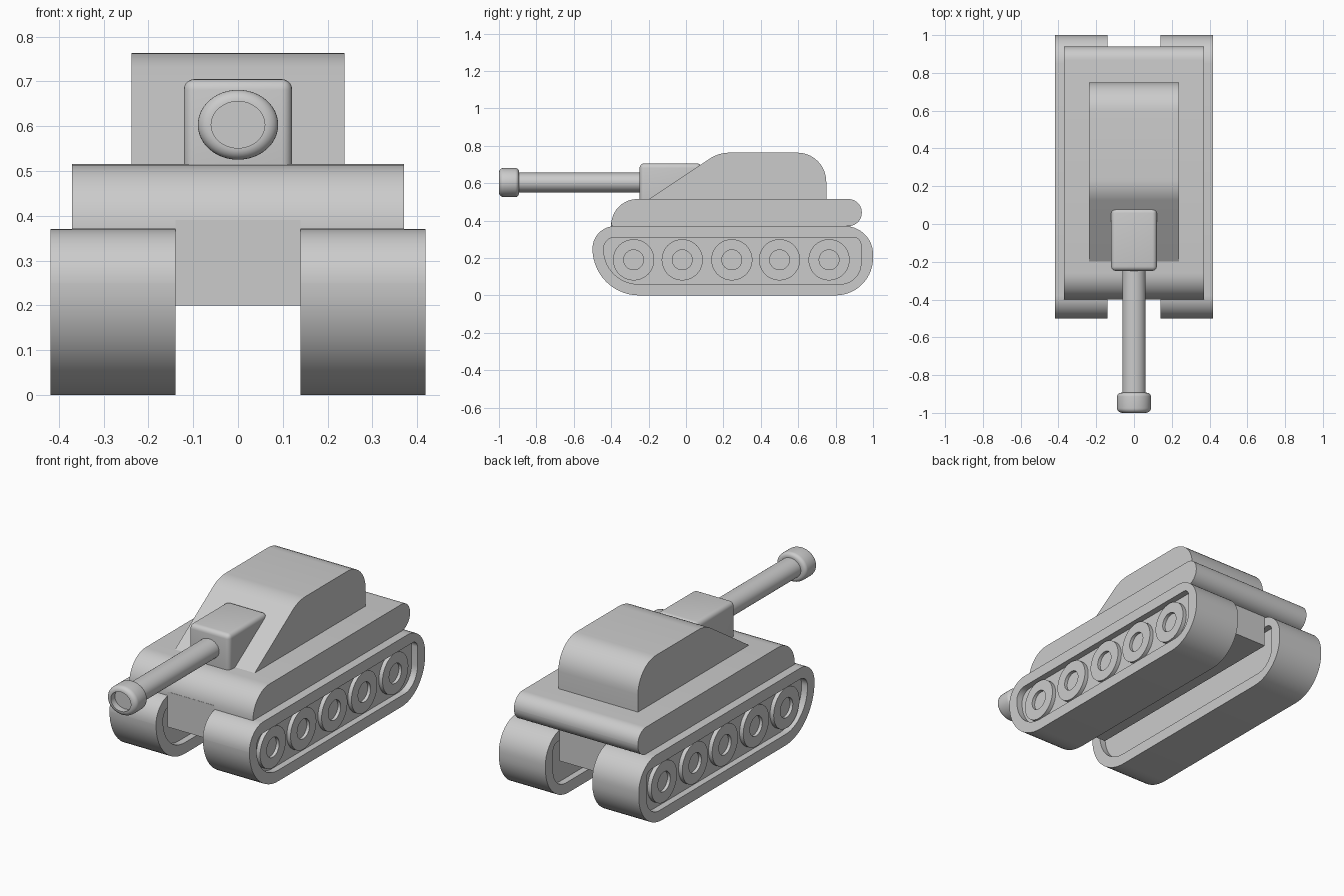
import bpy, bmesh, math
from mathutils import Vector

if "Cube" in bpy.data.objects:
    bpy.data.objects.remove(bpy.data.objects["Cube"])


def rounded(corners, steps=10):
    """Polygon corners (u, v, radius) -> points with filleted corners."""
    out, n = [], len(corners)
    for i, (u, v, r) in enumerate(corners):
        p = Vector((u, v))
        if r == 0:
            out.append(p)
            continue
        d0 = (Vector(corners[i - 1][:2]) - p).normalized()
        d1 = (Vector(corners[(i + 1) % n][:2]) - p).normalized()
        half = d0.angle(d1) / 2
        c = p + (d0 + d1).normalized() * (r / math.sin(half))
        a, b = p + d0 * (r / math.tan(half)) - c, p + d1 * (r / math.tan(half)) - c
        total = a.angle(b)
        for k in range(steps + 1):
            t = k / steps
            out.append(c + (a * math.sin((1 - t) * total) + b * math.sin(t * total)) / math.sin(total))
    return out


def finish(name, bm, mirror=False):
    bmesh.ops.recalc_face_normals(bm, faces=bm.faces)
    mesh = bpy.data.meshes.new(name)
    bm.to_mesh(mesh)
    bm.free()
    ob = bpy.data.objects.new(name, mesh)
    bpy.context.collection.objects.link(ob)
    bpy.ops.object.select_all(action='DESELECT')
    ob.select_set(True)
    bpy.context.view_layer.objects.active = ob
    bpy.ops.object.shade_smooth_by_angle(angle=math.radians(30))
    if mirror:
        ob.modifiers.new("Mirror", 'MIRROR')
    return ob


def skin(name, rings, mirror=False):
    """Join successive vertex loops and cap both ends."""
    bm = bmesh.new()
    loops = [[bm.verts.new(p) for p in ring] for ring in rings]
    n = len(loops[0])
    for a, b in zip(loops, loops[1:]):
        for i in range(n):
            j = (i + 1) % n
            bm.faces.new((a[i], a[j], b[j], b[i]))
    bm.faces.new(loops[0])
    bm.faces.new(loops[-1])
    return finish(name, bm, mirror)


def at_x(profile, x):
    return [(x, p[0], p[1]) for p in profile]


def prism(name, corners, half_width):
    prof = rounded(corners)
    return skin(name, [at_x(prof, -half_width), at_x(prof, half_width)])


def circle(r, n=48):
    return [(r * math.cos(2 * math.pi * i / n), r * math.sin(2 * math.pi * i / n)) for i in range(n)]


# Tracks: rounded loop with a recessed panel on each side
outer = rounded([(-0.5, 0.37, 0.12), (1.0, 0.37, 0.15), (1.0, 0, 0.2), (-0.5, 0, 0.249)], 14)
inner = rounded([(-0.44, 0.31, 0.06), (0.935, 0.31, 0.04), (0.935, 0.06, 0.11), (-0.44, 0.06, 0.185)], 14)
skin("tracks", [at_x(inner, 0.175), at_x(inner, 0.14), at_x(outer, 0.14),
                at_x(outer, 0.418), at_x(inner, 0.418), at_x(inner, 0.383)], True)

# Road wheels with sunken hubs
for k, y in enumerate((-0.28, -0.02, 0.245, 0.5, 0.765)):
    rings = [[(x, y + a, 0.19 + b) for a, b in circle(r)]
             for r, x in ((0.11, 0.375), (0.11, 0.405), (0.053, 0.405), (0.053, 0.388))]
    skin(f"road_wheel_{k + 1}", rings, True)

# Hull: belly between the tracks and wide rounded deck
prism("lower_hull", [(-0.4, 0.2, 0), (-0.4, 0.39, 0), (0.88, 0.39, 0), (0.88, 0.2, 0)], 0.14)
prism("upper_hull", [(-0.4, 0.37, 0), (-0.4, 0.515, 0.14), (0.94, 0.515, 0.072), (0.94, 0.37, 0.072)], 0.37)

# Turret with sloped front and rounded rear
prism("turret", [(-0.205, 0.51, 0), (0.175, 0.763, 0.2), (0.75, 0.763, 0.155), (0.75, 0.51, 0)], 0.238)

# Gun mount: rounded block
bm = bmesh.new()
bmesh.ops.create_cube(bm, size=1)
for v in bm.verts:
    v.co = Vector((v.co.x * 0.242, v.co.y * 0.33 - 0.083, v.co.z * 0.225 + 0.5925))
bmesh.ops.bevel(bm, geom=bm.edges[:], offset=0.024, segments=5, profile=0.5, affect='EDGES')
finish("gun_mount", bm)


# Barrel and muzzle: slightly wide oval turned shapes along y
def turned(name, profile):
    skin(name, [[(a * 1.15, y, 0.603 + b) for a, b in circle(r)] for r, y in profile])


turned("barrel", [(0.053, -0.93), (0.053, -0.2)])
turned("muzzle", rounded([(0.052, -0.965, 0), (0.052, -1.0, 0), (0.078, -1.0, 0.025),
                          (0.078, -0.893, 0.02), (0.05, -0.893, 0)], 6))
